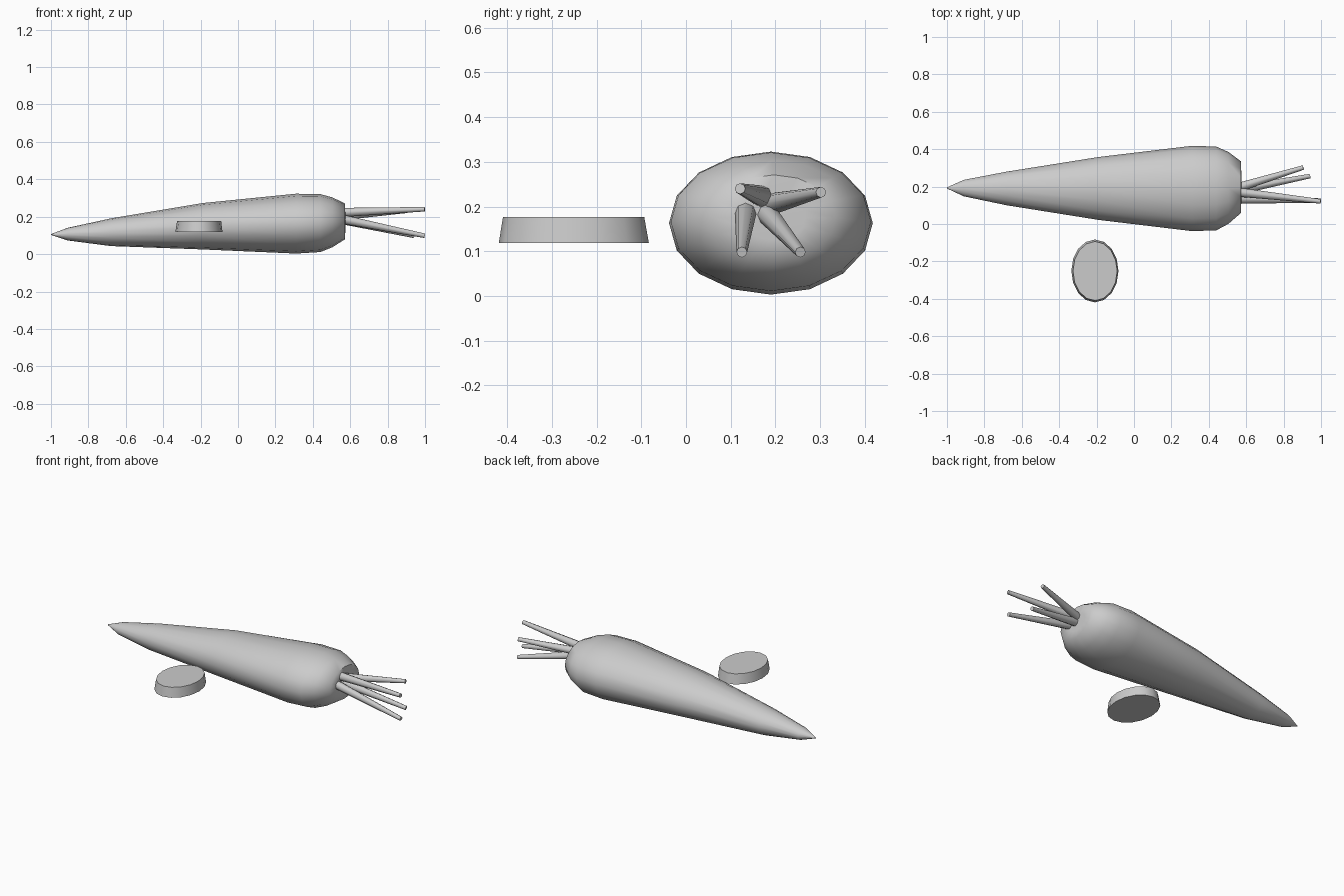
import bpy, bmesh
from math import sin, cos, pi
from mathutils import Vector

if "Cube" in bpy.data.objects:
    bpy.data.objects.remove(bpy.data.objects["Cube"])


def loft(name, rings, angle=35):
    """Skin a list of vertex rings, capping both ends."""
    bm = bmesh.new()
    loops = [[bm.verts.new(p) for p in ring] for ring in rings]
    for a, b in zip(loops, loops[1:]):
        n = len(a)
        for i in range(n):
            j = (i + 1) % n
            bm.faces.new((a[i], a[j], b[j], b[i]))
    bm.faces.new(loops[0])
    bm.faces.new(loops[-1])
    bmesh.ops.recalc_face_normals(bm, faces=bm.faces)
    mesh = bpy.data.meshes.new(name)
    bm.to_mesh(mesh)
    bm.free()
    obj = bpy.data.objects.new(name, mesh)
    bpy.context.collection.objects.link(obj)
    bpy.ops.object.select_all(action='DESELECT')
    obj.select_set(True)
    bpy.context.view_layer.objects.active = obj
    bpy.ops.object.shade_smooth_by_angle(angle=angle * pi / 180)
    return obj


def ellipse(center, u, v, sides):
    c = Vector(center)
    return [c + Vector(u) * cos(2 * pi * i / sides) + Vector(v) * sin(2 * pi * i / sides)
            for i in range(sides)]


# Carrot root: x, centre y, centre z, half width, half height
profile = [
    (-1.00, 0.193, 0.105, 0.003, 0.002),
    (-0.91, 0.192, 0.107, 0.044, 0.034),
    (-0.68, 0.190, 0.117, 0.090, 0.074),
    (-0.19, 0.190, 0.149, 0.168, 0.124),
    (0.31, 0.190, 0.163, 0.228, 0.160),
    (0.44, 0.190, 0.166, 0.224, 0.155),
    (0.505, 0.193, 0.170, 0.192, 0.133),
    (0.572, 0.197, 0.175, 0.138, 0.096),
    (0.574, 0.197, 0.175, 0.070, 0.050),
]
loft("carrot_root", [ellipse((x, y, z), (0, w, 0), (0, 0, h), 16)
                     for x, y, z, w, h in profile], 60)

# Leaf stalks: base and tip points
stalks = [
    ((0.54, 0.172, 0.222), (0.998, 0.121, 0.240)),
    ((0.54, 0.190, 0.205), (0.905, 0.302, 0.232)),
    ((0.54, 0.134, 0.190), (0.998, 0.125, 0.098)),
    ((0.54, 0.178, 0.188), (0.940, 0.256, 0.098)),
]
for k, (a, b) in enumerate(stalks):
    a, b = Vector(a), Vector(b)
    d = (b - a).normalized()
    u = d.cross(Vector((0, 0, 1))).normalized()
    v = d.cross(u)
    loft(f"leaf_stalk_{k + 1}", [ellipse(a, u * 0.025, v * 0.025, 8),
                                 ellipse(b, u * 0.012, v * 0.012, 8)], 50)

# Cut slice beside the root
loft("carrot_slice", [
    ellipse((-0.209, -0.251, 0.118), (0.126, 0, 0), (0, 0.168, 0), 16),
    ellipse((-0.208, -0.2515, 0.177), (0.118, 0, 0), (0, 0.158, 0), 16),
])
